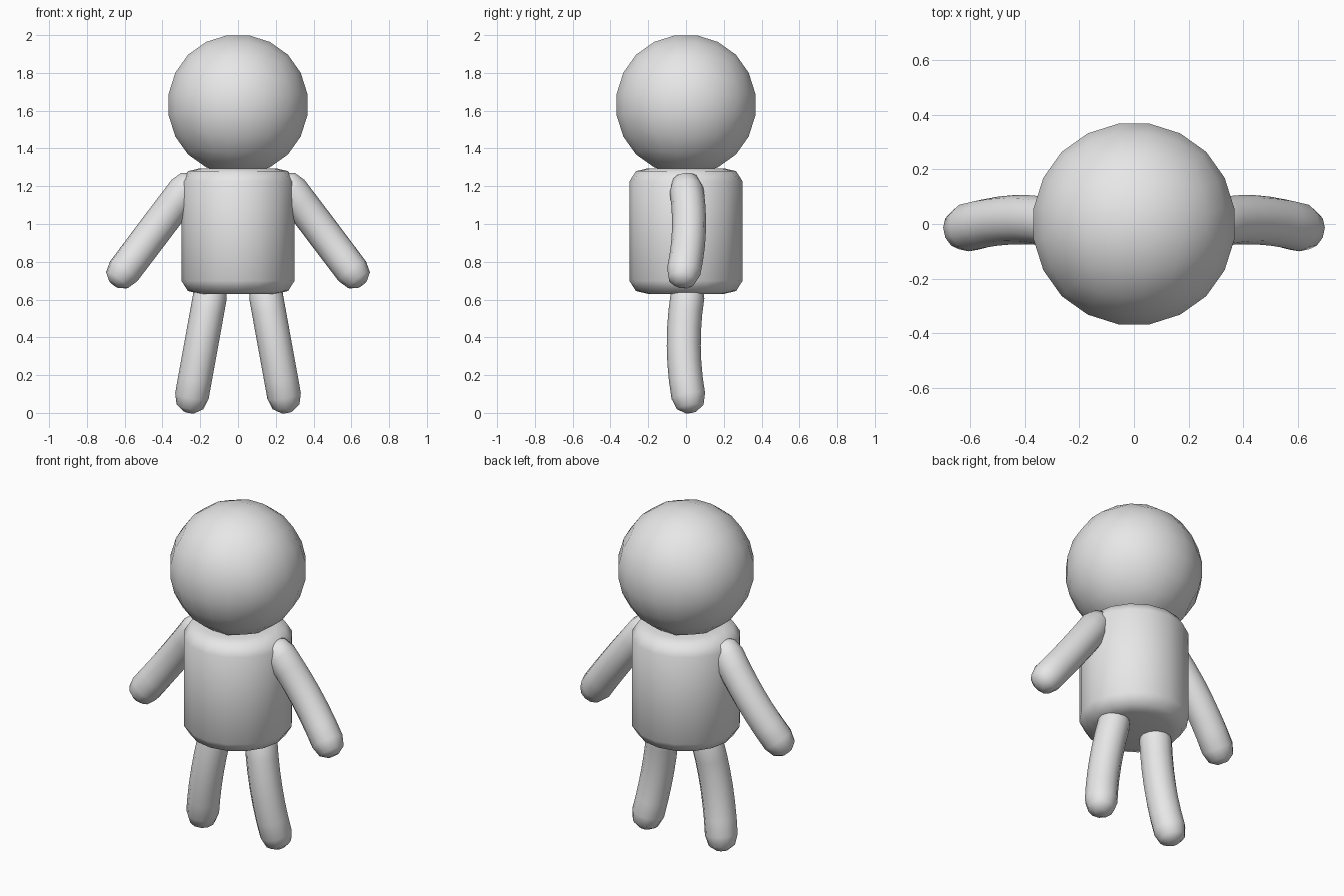
import bpy, bmesh, math
from mathutils import Vector

cube = bpy.data.objects.get("Cube")
if cube:
    bpy.data.objects.remove(cube, do_unlink=True)

# One plain grey for the whole figure
grey = bpy.data.materials.new("plain_grey")
grey.use_nodes = True
grey.diffuse_color = (0.8, 0.8, 0.8, 1)
grey.node_tree.nodes["Principled BSDF"].inputs["Base Color"].default_value = (0.8, 0.8, 0.8, 1)


def finish(bm, name):
    bmesh.ops.recalc_face_normals(bm, faces=bm.faces)
    for f in bm.faces:
        f.smooth = True
    mesh = bpy.data.meshes.new(name)
    bm.to_mesh(mesh)
    bm.free()
    mesh.materials.append(grey)
    obj = bpy.data.objects.new(name, mesh)
    bpy.context.collection.objects.link(obj)
    return obj


def loft(name, rings, sides):
    """Skin round rings given as (centre, axis, radius), with flat ends."""
    bm = bmesh.new()
    loops = []
    for centre, axis, radius in rings:
        v = axis.cross(Vector((1, 0, 0))).normalized()
        u = v.cross(axis).normalized()
        angles = [math.tau * i / sides for i in range(sides)]
        loops.append([bm.verts.new(centre + radius * (u * math.cos(a) + v * math.sin(a)))
                      for a in angles])
    for a, b in zip(loops, loops[1:]):
        for i in range(sides):
            j = (i + 1) % sides
            bm.faces.new((a[i], a[j], b[j], b[i]))
    bm.faces.new(loops[0])
    bm.faces.new(loops[-1])
    return finish(bm, name)


def limb(name, top, bottom, bulge, radius=0.09, steps=6):
    """Capsule bowed along y by the bulge at its middle."""
    top, bottom = Vector(top), Vector(bottom)
    span = bottom - top
    rings = []
    for i in range(steps + 1):
        t = i / steps
        centre = top + span * t + Vector((0, bulge * 4 * t * (1 - t), 0))
        axis = (span + Vector((0, bulge * 4 * (1 - 2 * t), 0))).normalized()
        rings.append((centre, axis, radius))
    cap = [(0.06, 0.8), (0.088, 0.35)]
    first, last = rings[0], rings[-1]
    start = [(first[0] - first[1] * d, first[1], radius * s) for d, s in reversed(cap)]
    end = [(last[0] + last[1] * d, last[1], radius * s) for d, s in cap]
    return loft(name, start + rings + end, 12)


# Head: cube grid pushed out to an even ball
bm = bmesh.new()
bmesh.ops.create_cube(bm, size=1)
bmesh.ops.subdivide_edges(bm, edges=bm.edges[:], cuts=4, use_grid_fill=True)
for v in bm.verts:
    v.co = Vector([math.tan(c * math.pi / 2) for c in v.co]).normalized() * 0.376
head = finish(bm, "head")
head.location.z = 1.632

# Torso: upright drum with rounded rims
half = [(0.63, 0.20), (0.645, 0.265), (0.70, 0.30)]
profile = half + [(1.925 - z, r) for z, r in reversed(half)]
up = Vector((0, 0, 1))
loft("torso", [(up * z, up, r) for z, r in profile], 16)

# Arms and legs, mirrored left and right
for side, s in (("left", 1), ("right", -1)):
    limb(side + "_arm", (s * 0.28, 0.003, 1.18), (s * 0.605, -0.012, 0.75), 0.02)
    limb(side + "_leg", (s * 0.148, 0.008, 0.62), (s * 0.244, 0.012, 0.09), -0.022)
